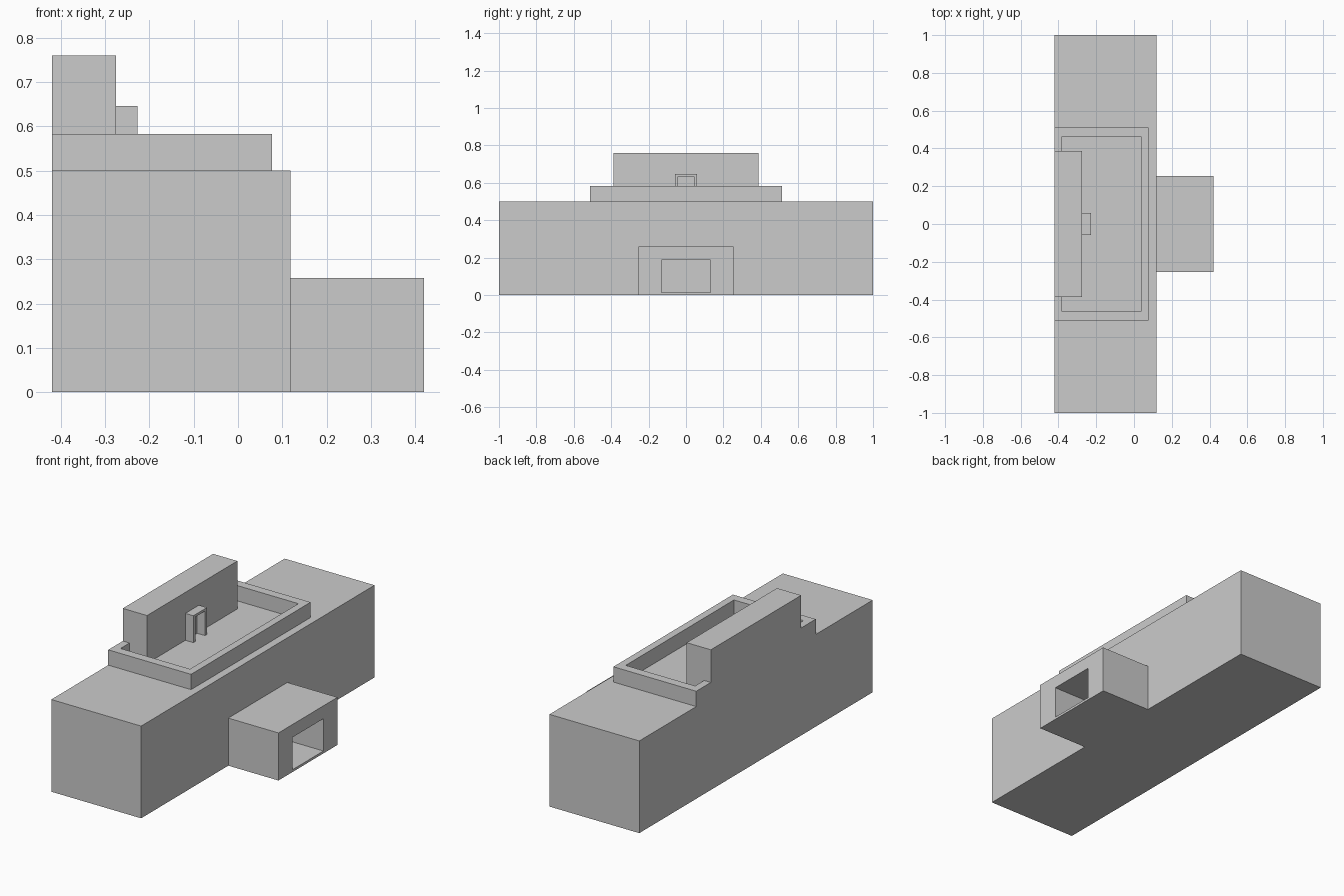
import bpy
import bmesh
from mathutils import Vector

default_cube = bpy.data.objects.get("Cube")
if default_cube:
    bpy.data.objects.remove(default_cube, do_unlink=True)

GREY = (0.6, 0.6, 0.6, 1.0)
concrete = bpy.data.materials.new("light grey")
concrete.use_nodes = True
concrete.diffuse_color = GREY
concrete.node_tree.nodes["Principled BSDF"].inputs["Base Color"].default_value = GREY


def prism(name, corners, offset):
    """Extrude a flat outline along an offset into a solid."""
    bm = bmesh.new()
    face = bm.faces.new([bm.verts.new(c) for c in corners])
    result = bmesh.ops.extrude_face_region(bm, geom=[face], use_keep_orig=True)
    moved = [g for g in result["geom"] if isinstance(g, bmesh.types.BMVert)]
    bmesh.ops.translate(bm, verts=moved, vec=Vector(offset))
    bmesh.ops.recalc_face_normals(bm, faces=bm.faces)
    mesh = bpy.data.meshes.new(name)
    bm.to_mesh(mesh)
    bm.free()
    mesh.materials.append(concrete)
    obj = bpy.data.objects.new(name, mesh)
    bpy.context.collection.objects.link(obj)
    return obj


def block(name, x, half_width, z):
    """Box centred on y = 0."""
    (x0, x1), (z0, z1), w = x, z, half_width
    return prism(name, [(x0, -w, z0), (x1, -w, z0), (x1, w, z0), (x0, w, z0)],
                 (0, 0, z1 - z0))


def doorway(name, x, outer, inner, bottom, outer_top, inner_top):
    """Square arch in the yz plane, extruded along x."""
    half = [(inner, inner_top), (inner, bottom), (outer, bottom), (outer, outer_top)]
    outline = half + [(-y, z) for y, z in reversed(half)]
    return prism(name, [(x[0], y, z) for y, z in outline], (x[1] - x[0], 0, 0))


BACK, FRONT, ROOF = -0.42, 0.119, 0.5
TOWER_WIDTH = 0.387

# Main hall and the tall slab on its roof
block("main_hall", (BACK, FRONT), 1.0, (0, ROOF))
block("roof_tower", (BACK, -0.275), TOWER_WIDTH, (ROOF, 0.76))

# Parapet running round the terrace from one end of the tower to the other
half_rail = [(-0.38, TOWER_WIDTH), (BACK, TOWER_WIDTH), (BACK, 0.512), (0.077, 0.512)]
half_inner = [(0.037, 0.464), (-0.38, 0.464)]
rail = half_rail + [(x, -y) for x, y in reversed(half_rail)]
rail += [(x, -y) for x, y in reversed(half_inner)] + half_inner
prism("terrace_parapet", [(x, y, ROOF) for x, y in rail], (0, 0, 0.083))

# Door surround leading from the tower to the terrace
doorway("terrace_door_frame", (-0.275, -0.227), 0.058, 0.042, ROOF, 0.646, 0.633)

# Entrance porch with an open passage
doorway("entrance_porch", (FRONT, 0.42), 0.253, 0.132, 0, 0.258, 0.188)
block("porch_floor", (FRONT, 0.42), 0.132, (0, 0.013))
